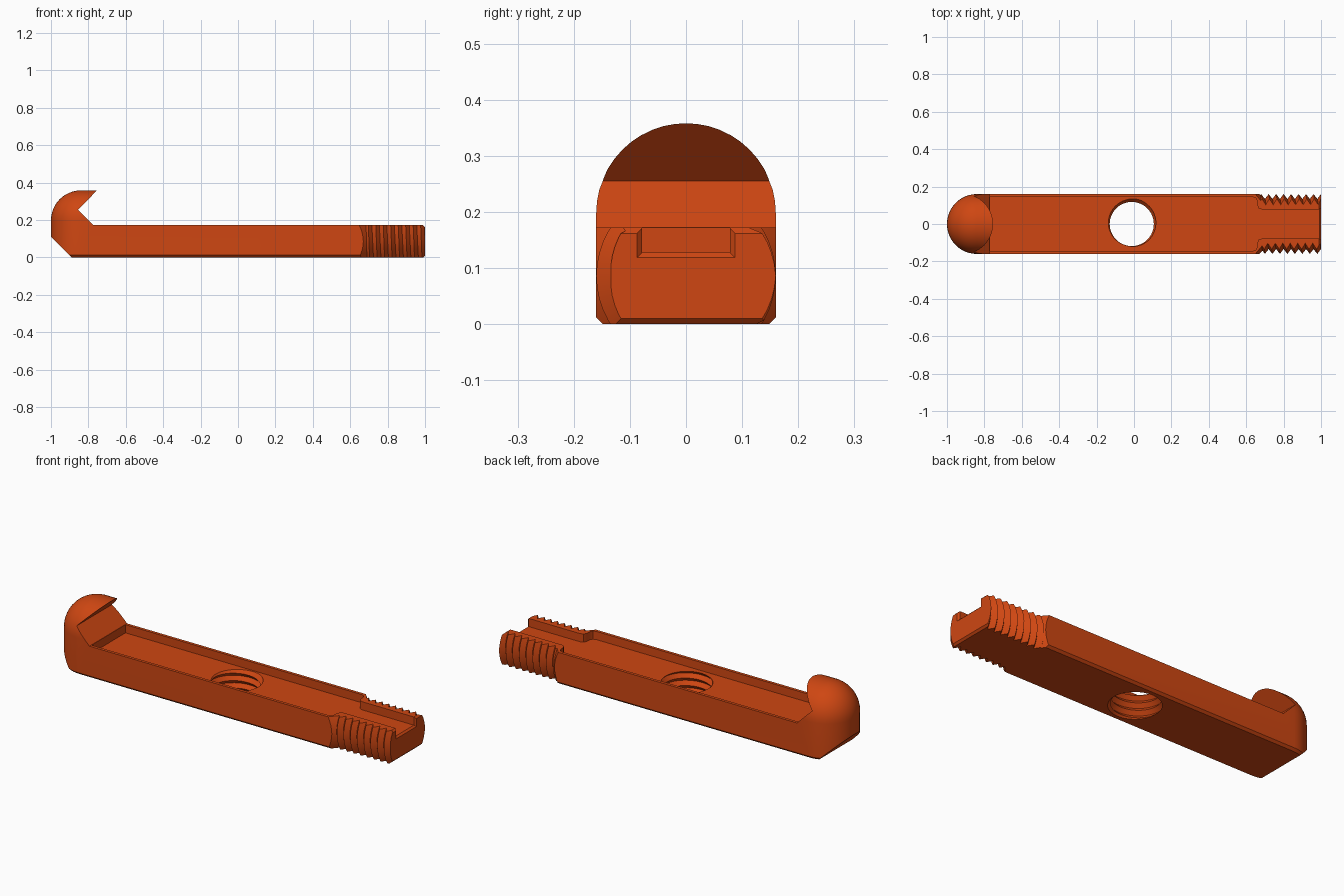
import bpy, bmesh
from math import sin, cos, pi
from mathutils import Matrix, Vector

if "Cube" in bpy.data.objects:
    bpy.data.objects.remove(bpy.data.objects["Cube"])

W = 0.16        # half width of the bar
TOP = 0.172     # bar height
PITCH = 0.04    # thread pitch
HEAD_X, HEAD_Z = -0.84, 0.198   # centre of the domed head

orange = bpy.data.materials.new("burnt orange")
orange.use_nodes = True
orange.diffuse_color = (0.62, 0.062, 0.006, 1)
orange.node_tree.nodes["Principled BSDF"].inputs["Base Color"].default_value = (0.62, 0.062, 0.006, 1)


def finish(name, bm):
    bmesh.ops.recalc_face_normals(bm, faces=bm.faces)
    mesh = bpy.data.meshes.new(name)
    bm.to_mesh(mesh)
    bm.free()
    mesh.materials.append(orange)
    obj = bpy.data.objects.new(name, mesh)
    bpy.context.collection.objects.link(obj)
    return obj


def hull(name, points):
    bm = bmesh.new()
    for p in points:
        bm.verts.new(p)
    bmesh.ops.remove_doubles(bm, verts=bm.verts, dist=1e-5)
    out = bmesh.ops.convex_hull(bm, input=bm.verts)
    loose = [v for v in bm.verts if not v.link_faces]
    bmesh.ops.delete(bm, geom=loose, context='VERTS')
    bmesh.ops.dissolve_limit(bm, angle_limit=0.002, verts=bm.verts, edges=bm.edges)
    return finish(name, bm)


def prism(name, outline, plane, low, high):
    """Extrude an outline lying in the xz or xy plane."""
    place = (lambda a, b, d: (a, d, b)) if plane == "xz" else (lambda a, b, d: (a, b, d))
    bm = bmesh.new()
    face = bm.faces.new([bm.verts.new(place(a, b, low)) for a, b in outline])
    moved = bmesh.ops.extrude_face_region(bm, geom=[face])["geom"]
    bmesh.ops.translate(bm, vec=Vector(place(0, 0, high - low)),
                        verts=[g for g in moved if isinstance(g, bmesh.types.BMVert)])
    return finish(name, bm)


def screw(name, root, crest, turns, matrix, n=48):
    """Solid rod with a helical V thread around its local z axis."""
    bm = bmesh.new()
    rows = 2 * turns
    grid = [[bm.verts.new((r * cos(2 * pi * i / n), r * sin(2 * pi * i / n),
                           PITCH * (i / n + k / 2)))
             for k in range(rows + 3) for r in [root if k % 2 else crest]]
            for i in range(n)]
    for i in range(n):
        step = 2 if i == n - 1 else 0
        nxt = grid[(i + 1) % n]
        for k in range(rows + 3 - step - 1):
            bm.faces.new((grid[i][k], nxt[k + step], nxt[k + step + 1], grid[i][k + 1]))
    # Close both ends with fans
    for z, pick in ((0, min), (PITCH * (rows / 2 + 2), max)):
        tip = bm.verts.new((0, 0, z + (-PITCH if pick is min else PITCH)))
        mid = PITCH * rows / 4
        for e in [e for e in bm.edges if e.is_boundary and tip not in e.verts]:
            c = (e.verts[0].co.z + e.verts[1].co.z) / 2
            if (c < mid) == (pick is min):
                bm.faces.new((e.verts[0], e.verts[1], tip))
    bm.transform(matrix)
    return finish(name, bm)


def combine(obj, other, operation):
    mod = obj.modifiers.new(operation.lower(), 'BOOLEAN')
    mod.operation, mod.object, mod.solver = operation, other, 'EXACT'
    bpy.ops.object.select_all(action='DESELECT')
    bpy.context.view_layer.objects.active = obj
    obj.select_set(True)
    bpy.ops.object.modifier_apply(modifier=mod.name)
    bpy.data.objects.remove(other)


# Full-length blank: domed end, arched section, chamfered lower edge
N = 24
points = []
for i in range(N + 1):
    a = pi / 2 + pi * i / N
    for j in range(N // 2 + 1):
        t = pi / 2 * j / (N // 2)
        points.append((HEAD_X + W * cos(t) * cos(a), W * cos(t) * sin(a), HEAD_Z + W * sin(t)))
    for r, z in ((W, 0.012), (W - 0.012, 0)):
        points.append((HEAD_X + r * cos(a), r * sin(a), z))
    points.append((1, W * cos(pi * i / N), HEAD_Z + W * sin(pi * i / N)))
for s in (-1, 1):
    points += [(1, s * W, 0.012), (1, s * (W - 0.012), 0)]
bar = hull("hooked_threaded_bar", points)

# Envelope: full bar, conical shoulder, threaded rod
envelope = prism("envelope", [(-2, -1), (0.645, -1), (0.645, 1), (-2, 1)], "xy", -1, 1)
along_x = Matrix.Rotation(pi / 2, 4, 'Y')
bm = bmesh.new()
bmesh.ops.create_cone(bm, cap_ends=True, segments=48, radius1=0.21, radius2=0.13, depth=0.08,
                      matrix=Matrix.Translation((0.66, 0, TOP / 2)) @ along_x)
combine(envelope, finish("shoulder", bm), 'UNION')
rod = screw("rod", 0.134, W, 11, Matrix.Translation((0.63, 0, TOP / 2)) @ along_x)
combine(envelope, rod, 'UNION')

# Hook notch and bar top, then the sloped heel and end chamfers
for outline in (
    [(-0.65, 0.464), (-0.855, 0.255), (-0.772, TOP), (1.2, TOP), (1.2, 0.464)],
    [(-1.05, 0.16), (-0.84, -0.05), (-1.05, -0.05)],
    [(1.01, 0.152), (1.01, 0.182), (0.98, 0.182)],
    [(1.01, 0.02), (0.98, -0.01), (1.01, -0.01)],
):
    combine(bar, prism("cutter", outline, "xz", -0.4, 0.4), 'DIFFERENCE')
combine(bar, envelope, 'INTERSECT')

# Channel in the top, narrowing through the threaded end
side = [(-0.77, 0.144), (0.635, 0.144), (0.651, 0.138), (0.658, 0.125),
        (0.66, 0.1), (0.667, 0.084), (0.685, 0.078), (1.1, 0.078)]
channel = prism("channel", side + [(x, -y) for x, y in reversed(side)], "xy", 0.128, 0.22)
combine(bar, channel, 'DIFFERENCE')

# Flared mouth of the channel
flare = hull("flare", [(x, s * y, z) for s in (-1, 1)
                       for x, y, low in ((0.99, 0.077, 0.129), (1.01, 0.097, 0.109))
                       for z in (low, 0.25)])
combine(bar, flare, 'DIFFERENCE')

# Threaded hole through the middle
hole = screw("hole", 0.118, 0.136, 9, Matrix.Translation((-0.012, 0, -0.12)))
combine(bar, hole, 'DIFFERENCE')

bar.data.materials.clear()
bar.data.materials.append(orange)
bpy.ops.object.select_all(action='DESELECT')
bar.select_set(True)
bpy.context.view_layer.objects.active = bar
bpy.ops.object.shade_smooth_by_angle(angle=pi / 6)
